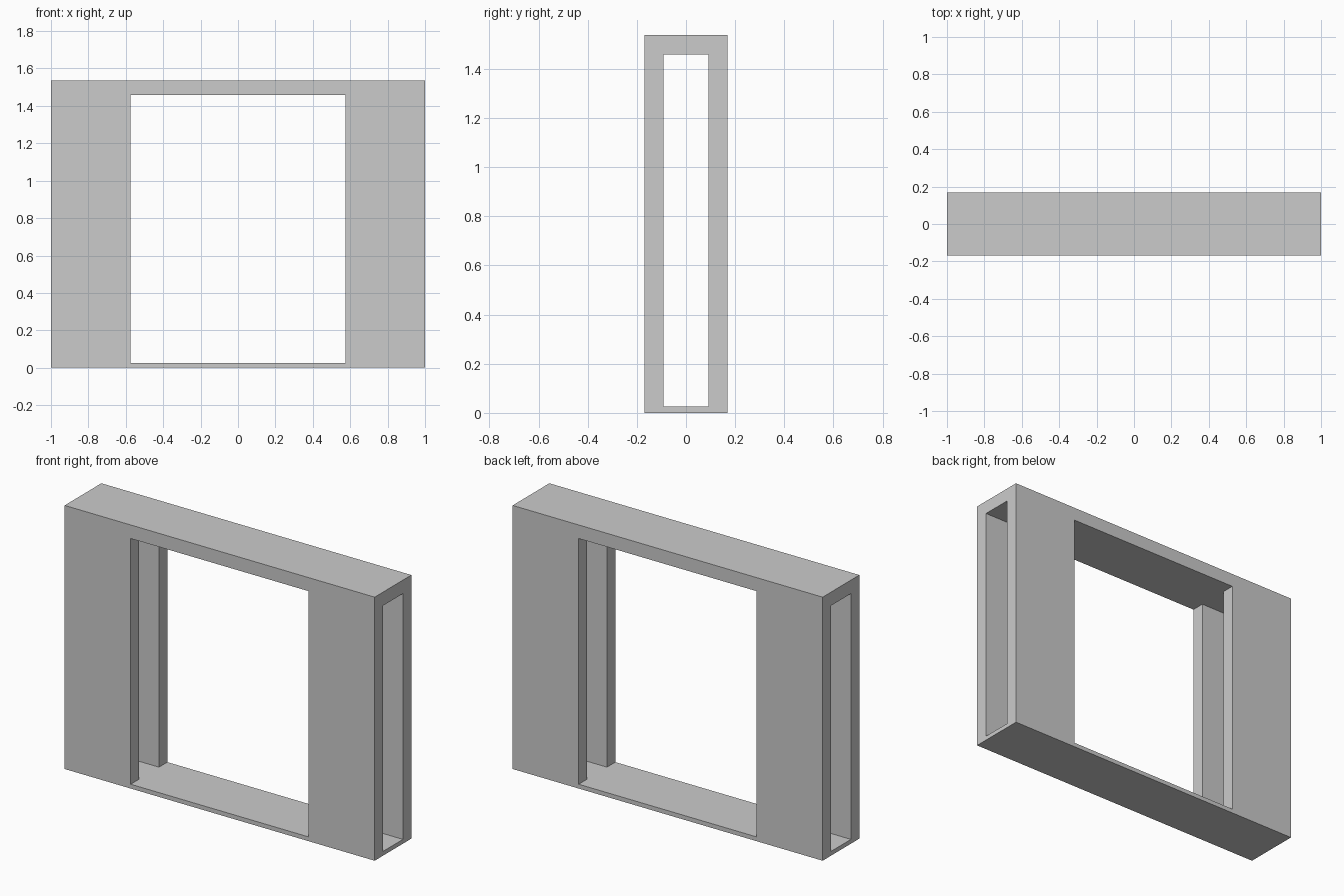
import bpy
import bmesh

if "Cube" in bpy.data.objects:
    bpy.data.objects.remove(bpy.data.objects["Cube"])

HALF_W, HALF_D, HEIGHT = 1.0, 0.169, 1.537   # outer block
OPEN_X, SLOT_Y = 0.574, 0.0915               # half widths of opening and pocket slot
Z_LOW, Z_HIGH = 0.025, 1.458                 # sill top and lintel underside
OVER = 0.2                                   # cutter overshoot


def prism(name, outline, z0, z1):
    """Extrude a counter-clockwise xy outline from z0 to z1."""
    bm = bmesh.new()
    face = bm.faces.new([bm.verts.new((x, y, z0)) for x, y in outline])
    top = bmesh.ops.extrude_face_region(bm, geom=[face])["geom"]
    verts = [v for v in top if isinstance(v, bmesh.types.BMVert)]
    bmesh.ops.translate(bm, verts=verts, vec=(0, 0, z1 - z0))
    bmesh.ops.recalc_face_normals(bm, faces=bm.faces[:])
    mesh = bpy.data.meshes.new(name)
    bm.to_mesh(mesh)
    bm.free()
    obj = bpy.data.objects.new(name, mesh)
    bpy.context.collection.objects.link(obj)
    return obj


# Outer block of the wall frame
frame = prism("pocket_door_frame",
              [(-HALF_W, -HALF_D), (HALF_W, -HALF_D), (HALF_W, HALF_D), (-HALF_W, HALF_D)],
              0, HEIGHT)

# Plus-shaped cutter: doorway along y, pocket slot along x
ax, ay = HALF_W + OVER, HALF_D + OVER
quarter = [(ax, SLOT_Y), (OPEN_X, SLOT_Y), (OPEN_X, ay)]
outline = (quarter
           + [(-x, y) for x, y in reversed(quarter)]
           + [(-x, -y) for x, y in quarter]
           + [(x, -y) for x, y in reversed(quarter)])
cutter = prism("opening_cutter", outline, Z_LOW, Z_HIGH)
cutter.hide_render = True

# Cut the openings and discard the cutter
cut = frame.modifiers.new("openings", 'BOOLEAN')
cut.operation = 'DIFFERENCE'
cut.solver = 'EXACT'
cut.object = cutter
bpy.context.view_layer.objects.active = frame
bpy.ops.object.modifier_apply(modifier=cut.name)
bpy.data.objects.remove(cutter)
